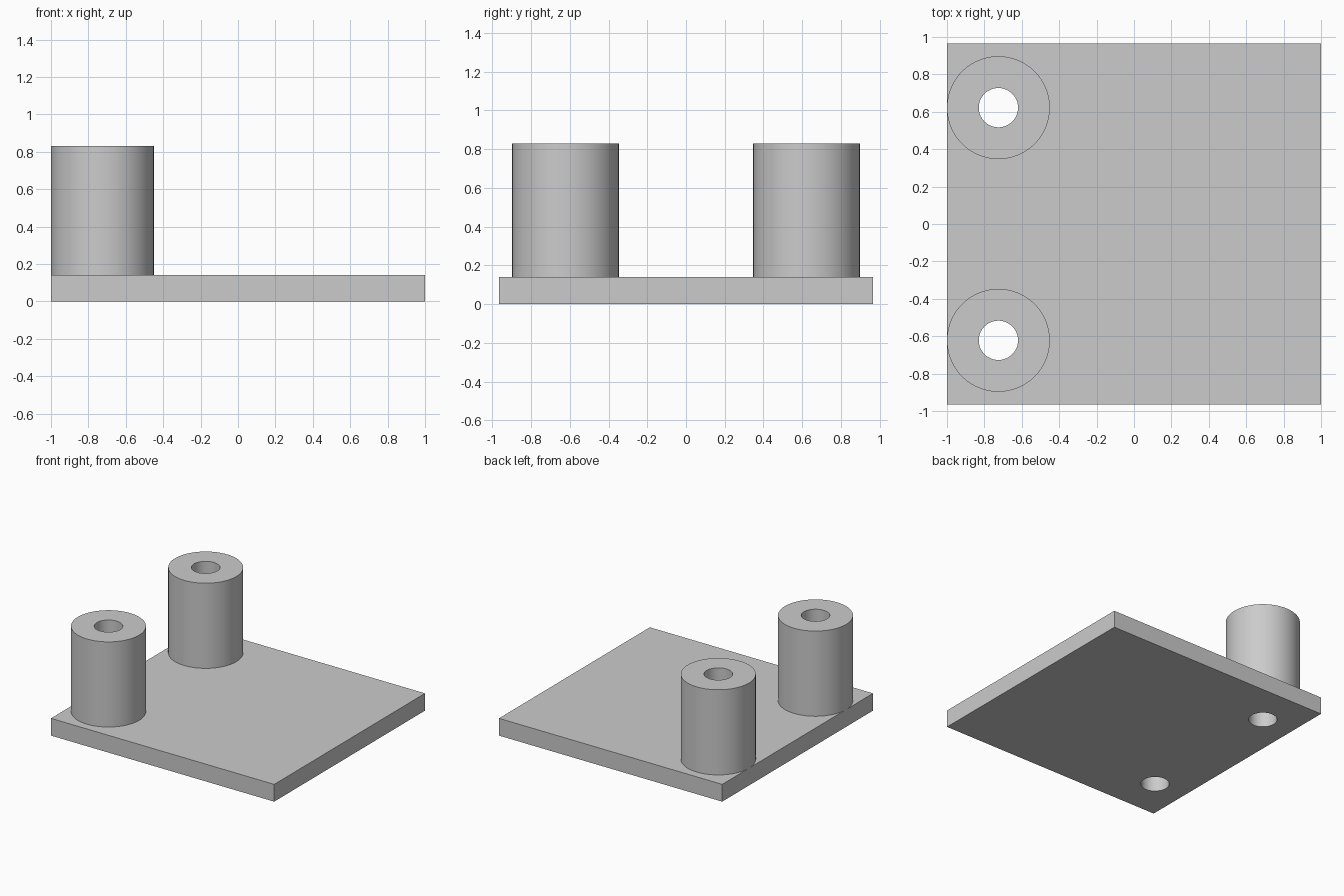
import bpy, bmesh, math

if "Cube" in bpy.data.objects:
    bpy.data.objects.remove(bpy.data.objects["Cube"], do_unlink=True)

HALF_X, HALF_Y = 1.0, 0.965
PLATE_TOP, POST_TOP = 0.14, 0.83
POST_X, POST_Y = -0.725, 0.622
POST_R, HOLE_R = 0.275, 0.105
SIDES = 96

grey = bpy.data.materials.new("plain_grey")
grey.use_nodes = True
colour = (0.6, 0.6, 0.6, 1)
grey.diffuse_color = colour
grey.node_tree.nodes["Principled BSDF"].inputs["Base Color"].default_value = colour


def add_object(name, bm):
    bmesh.ops.recalc_face_normals(bm, faces=bm.faces)
    mesh = bpy.data.meshes.new(name)
    bm.to_mesh(mesh)
    bm.free()
    mesh.materials.append(grey)
    obj = bpy.data.objects.new(name, mesh)
    bpy.context.collection.objects.link(obj)
    return obj


def smooth(obj):
    bpy.ops.object.select_all(action="DESELECT")
    obj.select_set(True)
    bpy.context.view_layer.objects.active = obj
    bpy.ops.object.shade_smooth_by_angle(angle=math.radians(30))


def make_post(name, y):
    # Hollow round post: a rectangular wall section turned about its axis
    bm = bmesh.new()
    section = [(HOLE_R, PLATE_TOP), (POST_R, PLATE_TOP),
               (POST_R, POST_TOP), (HOLE_R, POST_TOP)]
    verts = [bm.verts.new((POST_X + r, y, z)) for r, z in section]
    edges = [bm.edges.new((verts[i], verts[(i + 1) % 4])) for i in range(4)]
    bmesh.ops.spin(bm, geom=verts + edges, cent=(POST_X, y, 0), axis=(0, 0, 1),
                   angle=math.tau, steps=SIDES)
    bmesh.ops.remove_doubles(bm, verts=bm.verts, dist=1e-4)
    smooth(add_object(name, bm))


# Base plate
bm = bmesh.new()
bmesh.ops.create_cube(bm, size=1)
for v in bm.verts:
    v.co.x *= 2 * HALF_X
    v.co.y *= 2 * HALF_Y
    v.co.z = PLATE_TOP if v.co.z > 0 else 0
plate = add_object("base_plate", bm)

# Posts, each with a bore that continues through the plate
cutters = []
for side, y in (("front", -POST_Y), ("back", POST_Y)):
    make_post(side + "_post", y)
    bm = bmesh.new()
    bmesh.ops.create_cone(bm, cap_ends=True, segments=SIDES,
                          radius1=HOLE_R, radius2=HOLE_R, depth=1)
    bmesh.ops.translate(bm, verts=bm.verts, vec=(POST_X, y, 0))
    cutter = add_object(side + "_bore_cutter", bm)
    cutter.hide_render = True
    cut = plate.modifiers.new(side + "_bore", "BOOLEAN")
    cut.operation = "DIFFERENCE"
    cut.solver = "EXACT"
    cut.object = cutter
    cutters.append(cutter)

# Bake the bores into the plate and discard the cutters
bpy.context.view_layer.update()
graph = bpy.context.evaluated_depsgraph_get()
bored = bpy.data.meshes.new_from_object(plate.evaluated_get(graph))
plate.modifiers.clear()
plate.data = bored
for cutter in cutters:
    bpy.data.objects.remove(cutter, do_unlink=True)
smooth(plate)
